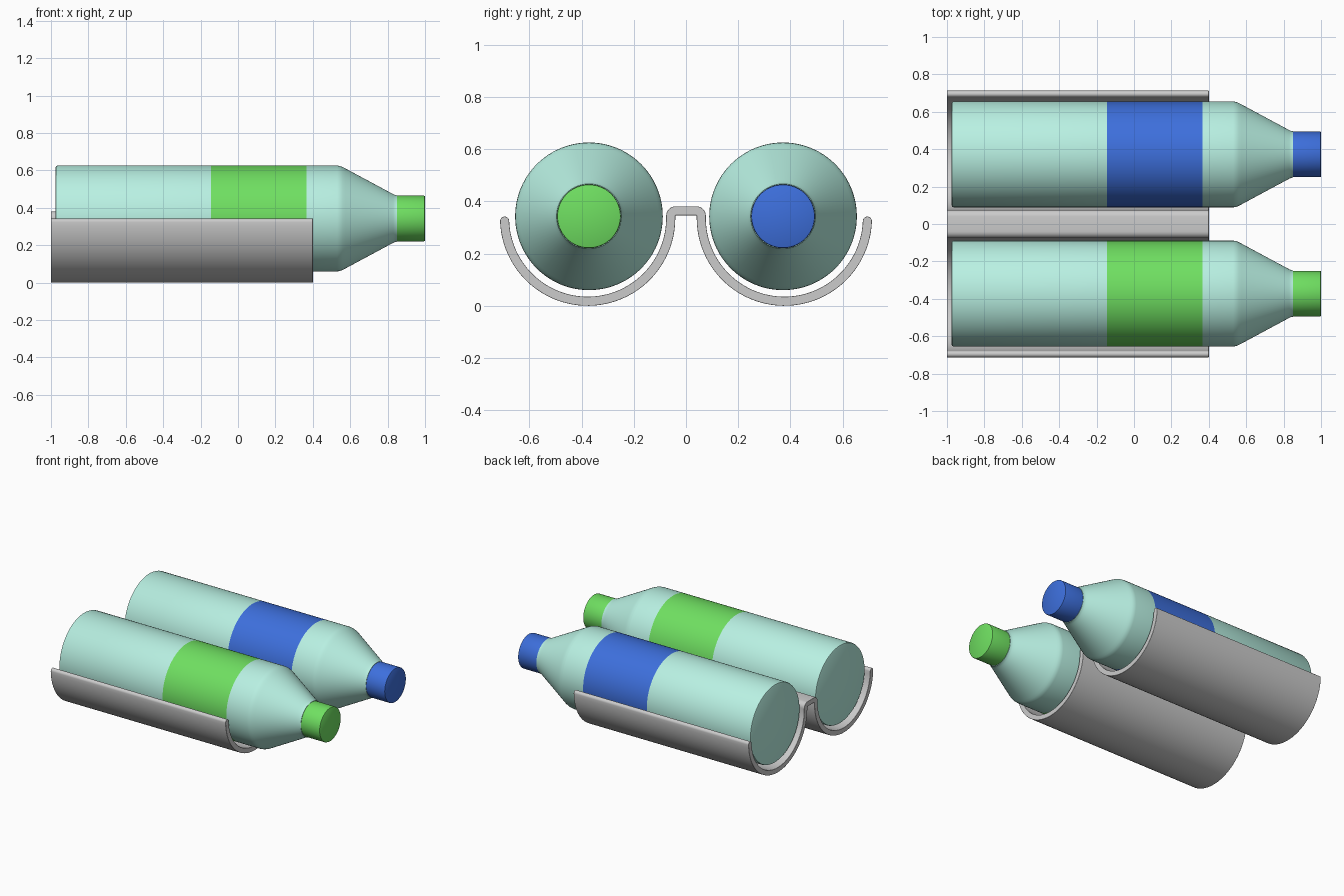
import bpy, bmesh, math
from mathutils import Vector

if "Cube" in bpy.data.objects:
    bpy.data.objects.remove(bpy.data.objects["Cube"])

SEG = 96
BOTTLE_Y, BOTTLE_Z, R = 0.372, 0.343, 0.283


def material(name, rgb):
    m = bpy.data.materials.new(name)
    m.diffuse_color = (*rgb, 1)
    m.use_nodes = True
    m.node_tree.nodes["Principled BSDF"].inputs["Base Color"].default_value = m.diffuse_color
    return m


def add_object(name, bm, mats=(), angle=30):
    bmesh.ops.recalc_face_normals(bm, faces=bm.faces)
    me = bpy.data.meshes.new(name)
    bm.to_mesh(me)
    bm.free()
    me.shade_smooth()
    me.set_sharp_from_angle(angle=math.radians(angle))
    for m in mats:
        me.materials.append(m)
    ob = bpy.data.objects.new(name, me)
    bpy.context.collection.objects.link(ob)
    return ob


def lathe_x(name, profile, y, mats, label=None):
    """Closed solid turned about an x-parallel axis; label is an x range using material 1."""
    bm = bmesh.new()
    rings = []
    for x, r in profile:
        rings.append([bm.verts.new((x, y + r * math.cos(2 * math.pi * i / SEG),
                                    BOTTLE_Z + r * math.sin(2 * math.pi * i / SEG)))
                      for i in range(SEG)])
    for k in range(len(rings) - 1):
        mid = (profile[k][0] + profile[k + 1][0]) / 2
        for i in range(SEG):
            j = (i + 1) % SEG
            f = bm.faces.new((rings[k][i], rings[k][j], rings[k + 1][j], rings[k + 1][i]))
            if label and label[0] < mid < label[1]:
                f.material_index = 1
    bm.faces.new(rings[0])
    bm.faces.new(rings[-1])
    return add_object(name, bm, mats)


mint = material("mint", (0.48, 0.87, 0.76))
green = material("green", (0.16, 0.74, 0.12))
blue = material("blue", (0.047, 0.16, 0.72))

# bottles with label bands and caps
LABEL = (-0.145, 0.365)
body = [(-0.975, R - 0.010), (-0.972, R - 0.003), (-0.965, R), (LABEL[0], R), (LABEL[1], R),
        (0.53, R), (0.545, R - 0.002), (0.56, R - 0.008), (0.575, R - 0.016),
        (0.815, 0.138), (0.83, 0.130), (0.84, 0.1255), (0.85, 0.124)]
cap = [(0.848, 0.120), (0.851, 0.122), (0.994, 0.122), (0.998, 0.1205), (1.0, 0.117)]
for side, y, colour in (("front", -BOTTLE_Y, green), ("back", BOTTLE_Y, blue)):
    lathe_x(side + "_bottle", body, y, [mint, colour], LABEL)
    lathe_x(side + "_cap", cap, y, [colour])

# holder: two troughs joined by a bridge, as a thickened centre line extruded along x
CY, CZ, CR, HALF, TOP, FIL = 0.377, 0.336, 0.3185, 0.0175, 0.364, 0.019
path = []
n = 48
for i in range(n + 1):
    a = math.radians(-2) - (math.pi - math.radians(2)) * i / n
    path.append(Vector((CY + CR * math.cos(a), CZ + CR * math.sin(a))))
inner = CY - CR
for i in range(7):
    a = math.pi / 2 * i / 6
    path.append(Vector((inner - FIL + FIL * math.cos(a), TOP - FIL + FIL * math.sin(a))))
path += [Vector((-p.x, p.y)) for p in reversed(path)]

left, right = [], []
for i, p in enumerate(path):
    t = (path[min(i + 1, len(path) - 1)] - path[max(i - 1, 0)]).normalized()
    nrm = Vector((-t.y, t.x))
    left.append(p + nrm * HALF)
    right.append(p - nrm * HALF)


def round_end(p, start):
    v = start - p
    out = []
    for k in range(1, 8):
        a = -math.pi * k / 8
        out.append(p + Vector((v.x * math.cos(a) - v.y * math.sin(a),
                               v.x * math.sin(a) + v.y * math.cos(a))))
    return out


outline = left + round_end(path[-1], left[-1]) + right[::-1] + round_end(path[0], right[0])
bm = bmesh.new()
face = bm.faces.new([bm.verts.new((-1.0, p.x, p.y)) for p in outline])
ext = bmesh.ops.extrude_face_region(bm, geom=[face])
bmesh.ops.translate(bm, vec=(1.4, 0, 0),
                    verts=[v for v in ext["geom"] if isinstance(v, bmesh.types.BMVert)])
holder = add_object("bottle_holder", bm, angle=40)
bev = holder.modifiers.new("soft_ends", 'BEVEL')
bev.width = 0.005
bev.segments = 2
bev.limit_method = 'ANGLE'
bev.angle_limit = math.radians(60)
